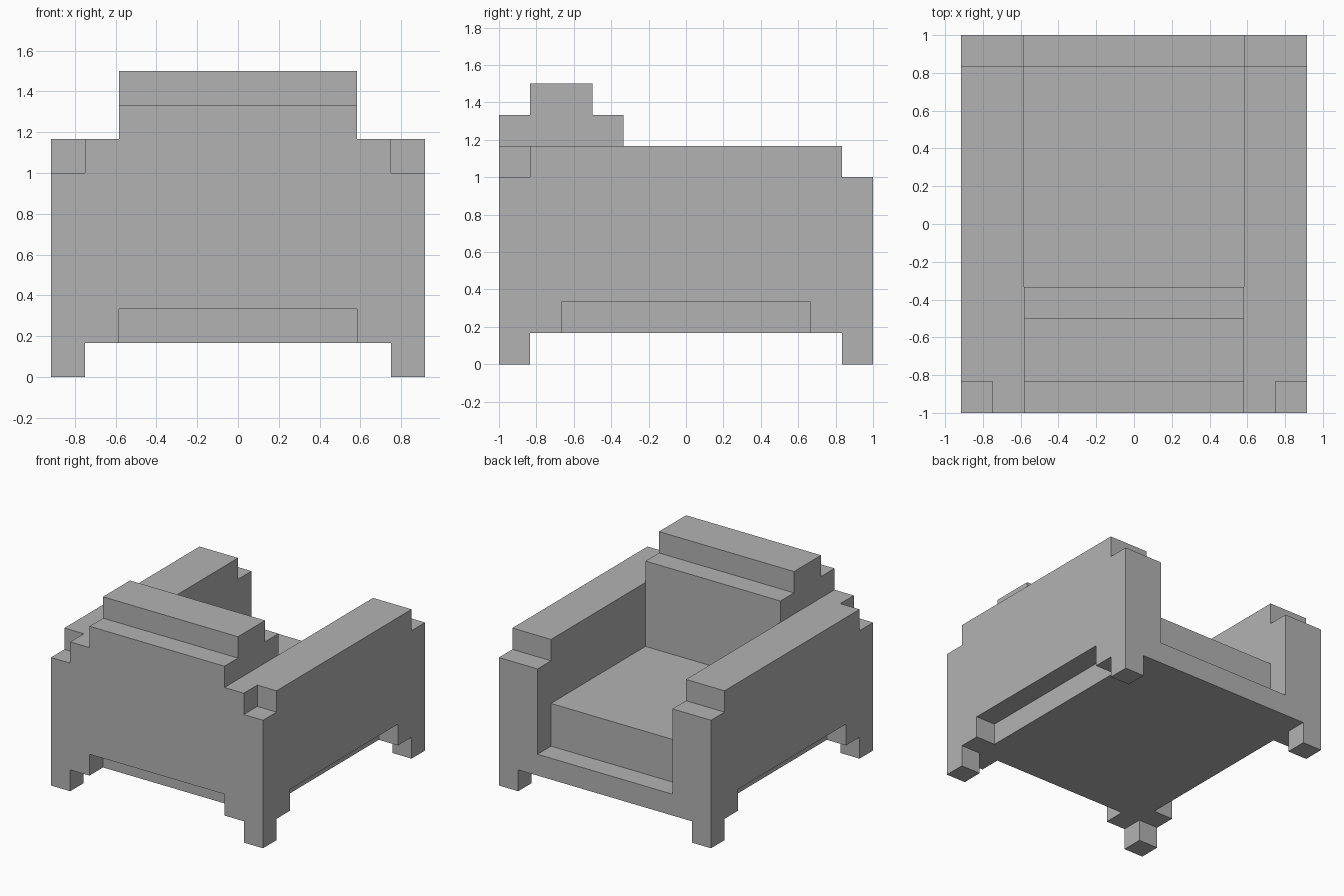
import bpy
import bmesh

if "Cube" in bpy.data.objects:
    bpy.data.objects.remove(bpy.data.objects["Cube"])

U = 1 / 6  # every size is a whole or half step of this unit

grey = bpy.data.materials.new("plain grey")
grey.use_nodes = True
colour = (0.45, 0.45, 0.45, 1)
grey.diffuse_color = colour
grey.node_tree.nodes["Principled BSDF"].inputs["Base Color"].default_value = colour


def extrude_profile(name, x0, x1, profile):
    """Solid with a side outline of (y, z) steps, running from x0 to x1."""
    bm = bmesh.new()
    face = bm.faces.new([bm.verts.new((x0 * U, y * U, z * U)) for y, z in profile])
    moved = bmesh.ops.extrude_face_region(bm, geom=[face])["geom"]
    verts = [v for v in moved if isinstance(v, bmesh.types.BMVert)]
    bmesh.ops.translate(bm, verts=verts, vec=((x1 - x0) * U, 0, 0))
    bmesh.ops.recalc_face_normals(bm, faces=bm.faces)
    mesh = bpy.data.meshes.new(name)
    bm.to_mesh(mesh)
    bm.free()
    mesh.materials.append(grey)
    obj = bpy.data.objects.new(name, mesh)
    bpy.context.collection.objects.link(obj)
    return obj


def block(y0, y1, z0, z1):
    return [(y0, z0), (y1, z0), (y1, z1), (y0, z1)]


# Outer half of an arm: two feet, raised skirt and stepped top ends
outer = [(-6, 0), (-5, 0), (-5, 1), (-4, 1), (-4, 2), (4, 2), (4, 1), (5, 1),
         (5, 0), (6, 0), (6, 6), (5, 6), (5, 7), (-5, 7), (-5, 6), (-6, 6)]
# Inner half of an arm: flat underside, one stepped end
inner = [(-6, 1), (6, 1), (6, 6), (5, 6), (5, 7), (-6, 7)]

# Arms with feet, both halves fused
for name, side in (("left_arm", 1), ("right_arm", -1)):
    arm = extrude_profile(name, side * 4.5, side * 5.5, outer)
    lining = extrude_profile(name + "_lining", side * 3.5, side * 4.5, inner)
    fuse = arm.modifiers.new("fuse", "BOOLEAN")
    fuse.operation = "UNION"
    fuse.solver = "EXACT"
    fuse.object = lining
    bpy.context.view_layer.objects.active = arm
    bpy.ops.object.modifier_apply(modifier=fuse.name)
    bpy.data.objects.remove(lining)

# Base with the front ledge, set in at the rear
extrude_profile("base", -3.5, 3.5, block(-5, 6, 1, 2))

# Seat cushion
extrude_profile("seat_cushion", -3.5, 3.5, block(-2, 5, 2, 4))

# Backrest with a raised ridge
extrude_profile("backrest", -3.5, 3.5,
                [(-6, 2), (-2, 2), (-2, 8), (-3, 8), (-3, 9), (-5, 9), (-5, 8), (-6, 8)])
